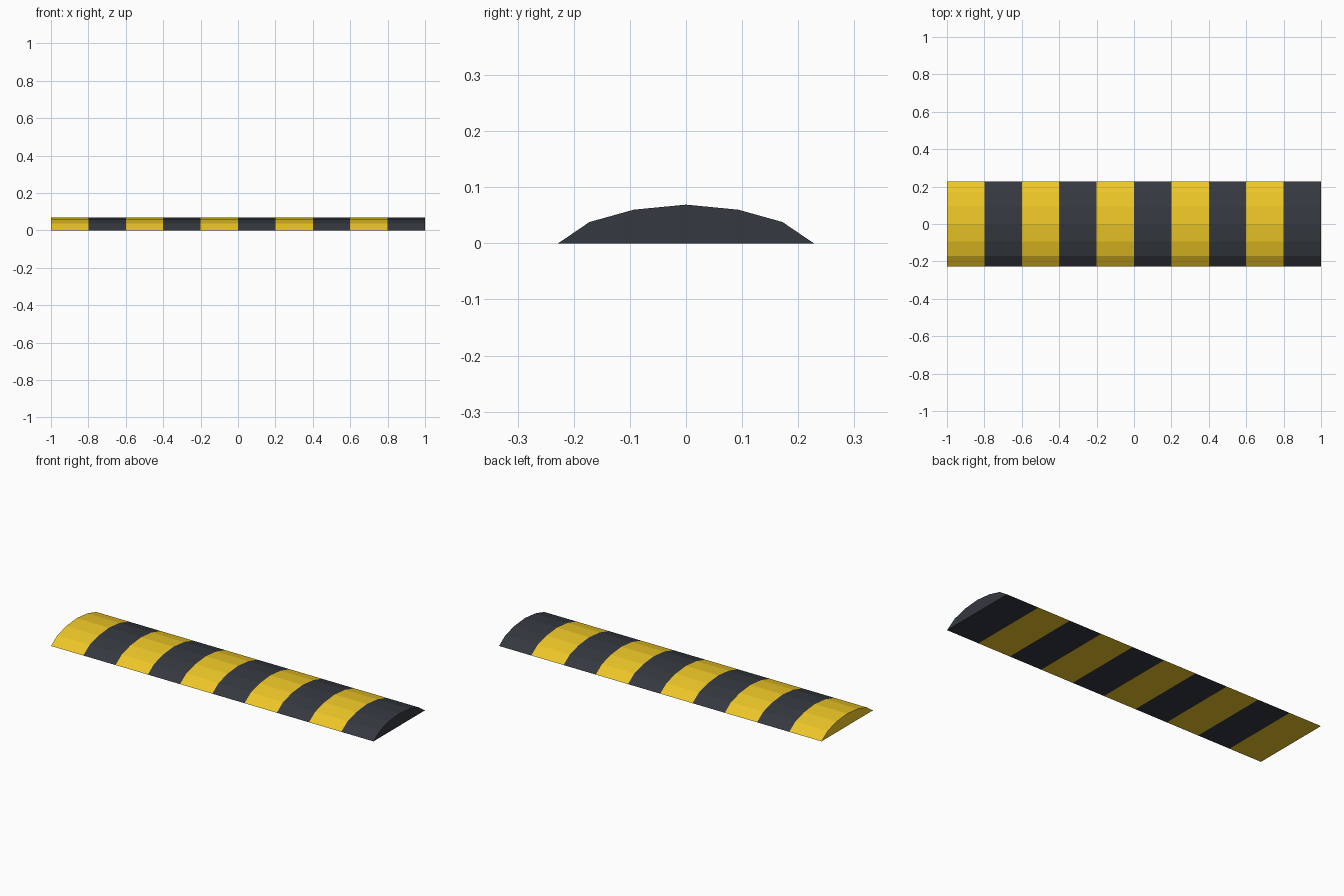
import bpy, bmesh

if "Cube" in bpy.data.objects:
    bpy.data.objects.remove(bpy.data.objects["Cube"])

LENGTH, SEGMENTS = 2.0, 10

# Half cross-section of the hump (y, z), mirrored about the crown
half = [(-0.228, 0.0), (-0.172, 0.038), (-0.093, 0.06)]
profile = half + [(0.0, 0.069)] + [(-y, z) for y, z in reversed(half)]


def material(name, colour):
    mat = bpy.data.materials.new(name)
    mat.diffuse_color = (*colour, 1.0)
    mat.use_nodes = True
    mat.node_tree.nodes["Principled BSDF"].inputs["Base Color"].default_value = mat.diffuse_color
    return mat


# One closed hump with a ring of vertices at each stripe boundary
bm = bmesh.new()
step = LENGTH / SEGMENTS
rings = [[bm.verts.new((-LENGTH / 2 + i * step, y, z)) for y, z in profile]
         for i in range(SEGMENTS + 1)]

# Alternating stripes, including the flat underside
n = len(profile)
for i in range(SEGMENTS):
    a, b = rings[i], rings[i + 1]
    for j in range(n):
        k = (j + 1) % n
        bm.faces.new((a[j], b[j], b[k], a[k])).material_index = i % 2

# End caps take the colour of their neighbouring stripe
bm.faces.new(rings[0]).material_index = 0
bm.faces.new(rings[-1]).material_index = (SEGMENTS - 1) % 2
bmesh.ops.recalc_face_normals(bm, faces=bm.faces)

mesh = bpy.data.meshes.new("speed_bump")
bm.to_mesh(mesh)
bm.free()
mesh.materials.append(material("yellow_rubber", (0.85, 0.57, 0.02)))
mesh.materials.append(material("dark_rubber", (0.035, 0.04, 0.05)))
bpy.context.collection.objects.link(bpy.data.objects.new("speed_bump", mesh))
